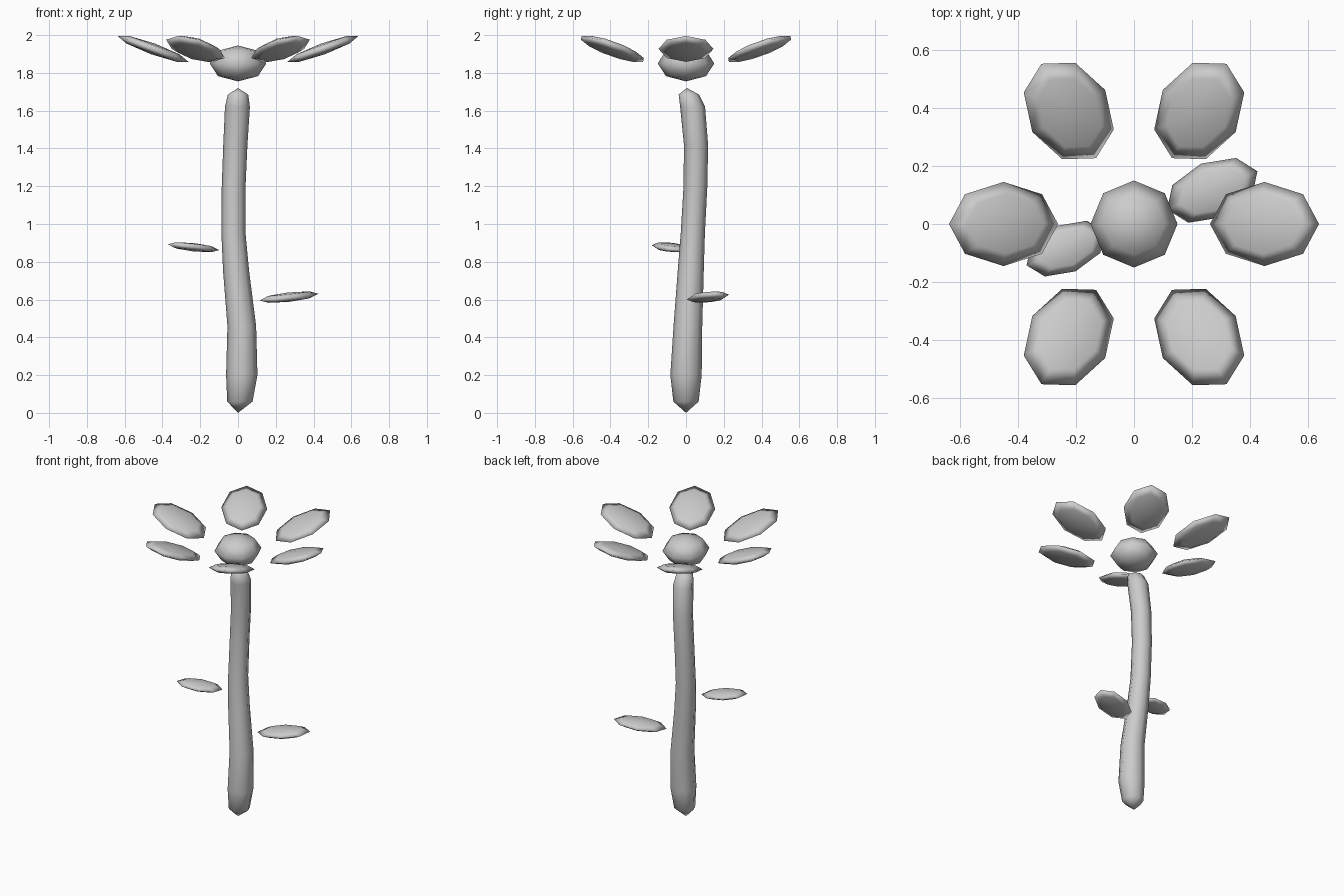
import bpy, bmesh
from math import sin, cos, radians, tau
from mathutils import Matrix, Vector

if "Cube" in bpy.data.objects:
    bpy.data.objects.remove(bpy.data.objects["Cube"])

GREY = (0.6, 0.6, 0.6, 1)
grey = bpy.data.materials.new("plain_grey")
grey.use_nodes = True
grey.diffuse_color = GREY
grey.node_tree.nodes["Principled BSDF"].inputs["Base Color"].default_value = GREY


def finish(bm, name):
    bmesh.ops.recalc_face_normals(bm, faces=bm.faces)
    for face in bm.faces:
        face.smooth = True
    mesh = bpy.data.meshes.new(name)
    bm.to_mesh(mesh)
    bm.free()
    mesh.materials.append(grey)
    obj = bpy.data.objects.new(name, mesh)
    bpy.context.collection.objects.link(obj)
    return obj


def pebble(name, centre, radii, turn=0, tilt=0):
    """Low-poly ellipsoid, tilted up at its far end, then turned about z."""
    bm = bmesh.new()
    bmesh.ops.create_uvsphere(bm, u_segments=8, v_segments=4, radius=1)
    place = (Matrix.Translation(centre)
             @ Matrix.Rotation(radians(turn), 4, "Z")
             @ Matrix.Rotation(radians(-tilt), 4, "Y")
             @ Matrix.Diagonal((*radii, 1)))
    bm.transform(place)
    return finish(bm, name)


# Flower head: a round middle and six raised petals
pebble("flower_centre", (0, 0, 1.85), (0.15, 0.15, 0.095))
for i in range(6):
    a = tau * i / 6
    pebble(f"petal_{i + 1}", (0.45 * cos(a), 0.45 * sin(a), 1.927),
           (0.2, 0.145, 0.03), turn=60 * i, tilt=20)

# Leaves on either side of the stem
pebble("left_leaf", (0.27, 0.116, 0.613), (0.17, 0.1, 0.025), turn=23, tilt=6)
pebble("right_leaf", (-0.235, -0.085, 0.877), (0.148, 0.085, 0.022), turn=203, tilt=6)

# Stem: swaying eight-sided tube, each ring is x, y, z, radius
rings = [
    (0.01, 0, 0.06, 0.067), (0.02, 0, 0.2, 0.083), (0.02, 0.01, 0.46, 0.076),
    (-0.01, 0.025, 0.75, 0.069), (-0.024, 0.036, 0.95, 0.064),
    (-0.023, 0.05, 1.2, 0.063), (-0.014, 0.053, 1.42, 0.064),
    (-0.003, 0.035, 1.62, 0.066), (0, 0.015, 1.685, 0.054),
]
bm = bmesh.new()
loops = [[bm.verts.new((x + r * cos(tau * k / 8), y + r * sin(tau * k / 8), z))
          for k in range(8)] for x, y, z, r in rings]
bottom = bm.verts.new((0, 0, 0))
top = bm.verts.new((0, 0.005, 1.72))
for k in range(8):
    n = (k + 1) % 8
    for low, high in zip(loops, loops[1:]):
        bm.faces.new((low[k], low[n], high[n], high[k]))
    bm.faces.new((bottom, loops[0][n], loops[0][k]))
    bm.faces.new((top, loops[-1][k], loops[-1][n]))
finish(bm, "stem")
